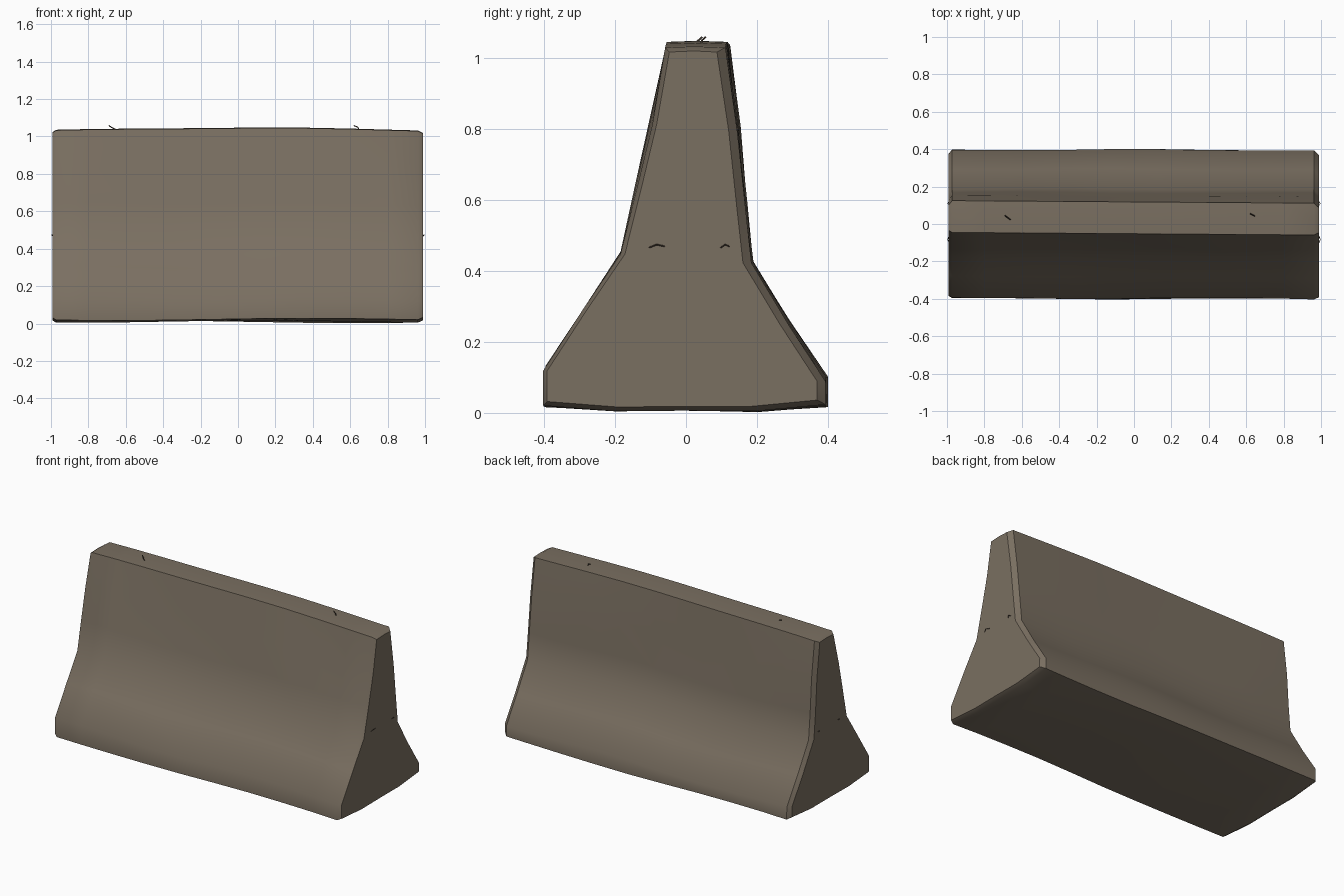
import bpy, bmesh, math

if "Cube" in bpy.data.objects:
    bpy.data.objects.remove(bpy.data.objects["Cube"])

def material(name, color):
    m = bpy.data.materials.new(name)
    m.diffuse_color = (*color, 1)
    m.use_nodes = True
    m.node_tree.nodes["Principled BSDF"].inputs["Base Color"].default_value = m.diffuse_color
    return m

concrete = material("weathered concrete", (0.195, 0.16, 0.12))
rust = material("dark rusted wire", (0.06, 0.045, 0.032))

# Cross-section (y, z), anticlockwise seen from +x
profile = [(-0.20, 0.010), (0.0, 0.012), (0.20, 0.008), (0.395, 0.022),
           (0.395, 0.095), (0.29, 0.255), (0.183, 0.43), (0.165, 0.59),
           (0.145, 0.80), (0.118, 1.038), (0.03, 1.041), (-0.052, 1.038),
           (-0.095, 0.82), (-0.135, 0.64), (-0.176, 0.455), (-0.28, 0.30),
           (-0.396, 0.125), (-0.398, 0.022)]

# Stations along the length; the end ones are shrunk to give worn chamfers
stations = [-0.992, -0.972, -0.80, -0.60, -0.36, -0.12, 0.12, 0.36,
            0.60, 0.80, 0.962, 0.988]

def worn(x, y, z):
    """Gentle hand-worn unevenness of the cast block."""
    side = 1 if y > 0.03 else -1
    if z > 1.0:
        return (x, y - 0.007 * x, z + 0.006 - 0.014 * x * x
                + 0.002 * math.sin(5 * x))
    dy = 0.006 * math.sin(4.3 * x + 5 * z + side) - 0.004 * x
    dz = 0.006 * math.sin(3.1 * x + 2 + 4 * y) if z < 0.05 else 0.008 * math.sin(5 * x + y)
    return (x, y + side * abs(dy) * 0.4 + dy * 0.6, max(0.0, z + dz))

# Barrier body: loft of the profile
bm = bmesh.new()
rings = []
for i, x in enumerate(stations):
    end = i in (0, len(stations) - 1)
    ring = []
    for y, z in profile:
        px, py, pz = worn(x, y, z)
        if end:
            py += 0.012 if y < -0.04 else (-0.024 if y > 0.1 else 0)
            pz += -0.012 if z > 1 else (0.012 if z < 0.05 else 0)
        ring.append(bm.verts.new((px, py, pz)))
    rings.append(ring)
n = len(profile)
for a, b in zip(rings, rings[1:]):
    for k in range(n):
        bm.faces.new((a[k], b[k], b[(k + 1) % n], a[(k + 1) % n]))
bm.faces.new(rings[0])
bm.faces.new(rings[-1])
bmesh.ops.recalc_face_normals(bm, faces=bm.faces)
mesh = bpy.data.meshes.new("barrier_body")
bm.to_mesh(mesh)
bm.free()
body = bpy.data.objects.new("barrier_body", mesh)
bpy.context.collection.objects.link(body)
mesh.materials.append(concrete)
bpy.context.view_layer.objects.active = body
body.select_set(True)
bpy.ops.object.shade_smooth_by_angle(angle=math.radians(36))

# Thin bent wires poking out of the concrete
def wire(name, pts, r=0.003):
    cu = bpy.data.curves.new(name, 'CURVE')
    cu.dimensions = '3D'
    cu.bevel_depth = r
    cu.bevel_resolution = 0
    cu.use_fill_caps = True
    sp = cu.splines.new('POLY')
    sp.points.add(len(pts) - 1)
    for p, c in zip(sp.points, pts):
        p.co = (*c, 1)
    cu.materials.append(rust)
    ob = bpy.data.objects.new(name, cu)
    bpy.context.collection.objects.link(ob)

wire("top_wire_left", [(-0.64, 0.01, 1.03), (-0.67, 0.03, 1.045),
                       (-0.69, 0.045, 1.058)])
wire("top_wire_right", [(0.65, 0.04, 1.03), (0.64, 0.045, 1.05),
                        (0.62, 0.055, 1.058)])
for s, label in ((-1, "left"), (1, "right")):
    for y0, y1, part in ((-0.11, -0.055, "front"), (0.095, 0.125, "back")):
        wire(f"end_wire_{label}_{part}",
             [(s * 0.985, y0, 0.463), (s * 0.996, (y0 + y1) / 2, 0.474),
              (s * 0.985, y1, 0.468)], 0.002)
